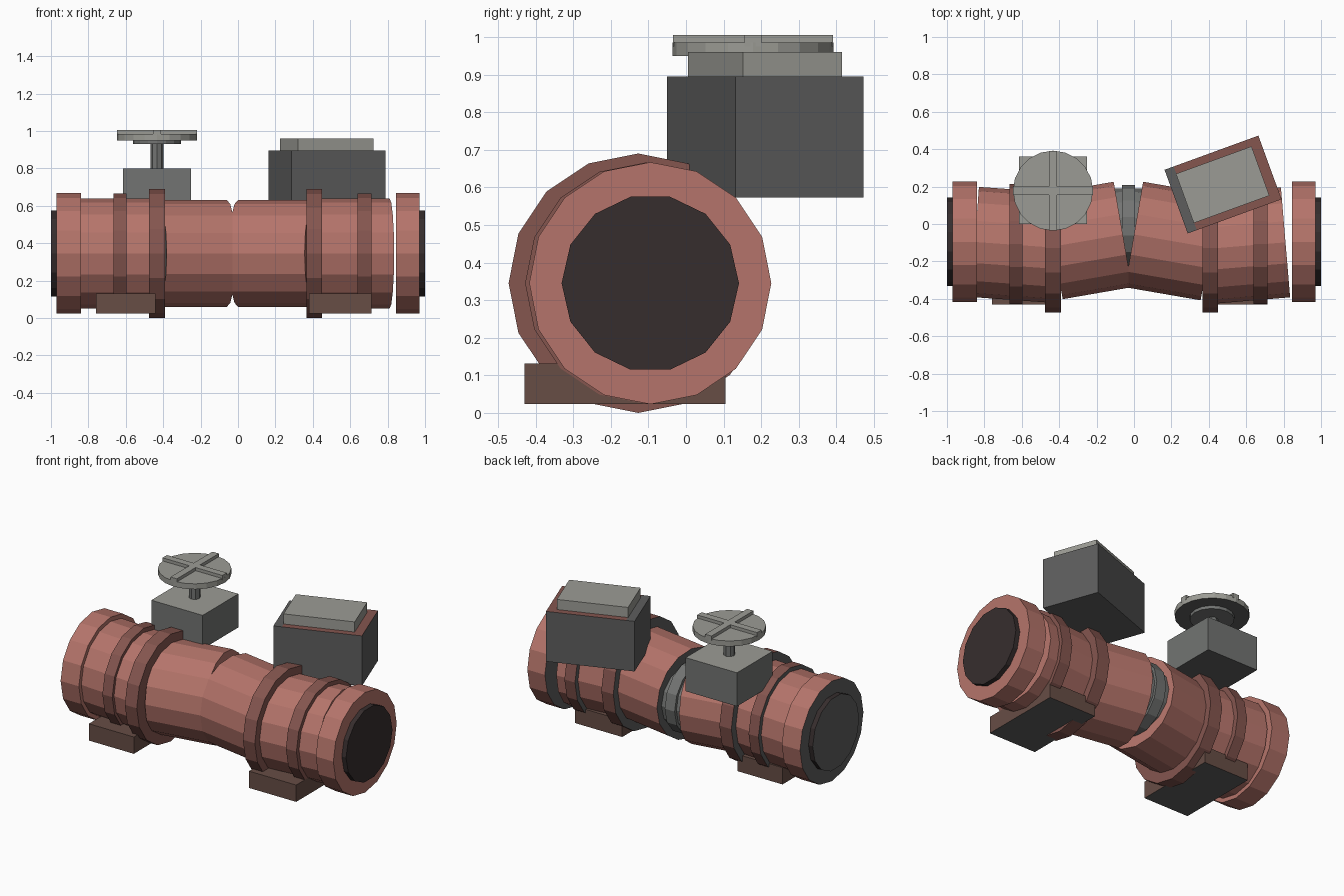
import bpy, bmesh, math
from mathutils import Vector, Matrix

if "Cube" in bpy.data.objects:
    bpy.data.objects.remove(bpy.data.objects["Cube"])

def mat(name, rgb):
    m = bpy.data.materials.new(name)
    m.diffuse_color = (*rgb, 1)
    m.use_nodes = True
    m.node_tree.nodes["Principled BSDF"].inputs["Base Color"].default_value = m.diffuse_color
    return m

RED = mat("pipe red", (0.46, 0.175, 0.145))
BAND = mat("dark red", (0.235, 0.092, 0.078))
BROWN = mat("foot brown", (0.135, 0.075, 0.06))
DARK = mat("dark grey", (0.11, 0.11, 0.11))
LIGHT = mat("light grey", (0.33, 0.33, 0.30))
MID = mat("mid grey", (0.17, 0.175, 0.17))
BLACK = mat("near black", (0.037, 0.027, 0.027))
Z = 0.345  # pipe axis height

def finish(bm, name, mats, rule=None):
    """Make an object; rule maps a face to a material index."""
    bmesh.ops.recalc_face_normals(bm, faces=bm.faces[:])
    bm.normal_update()
    if rule:
        for f in bm.faces:
            f.material_index = rule(f)
    me = bpy.data.meshes.new(name)
    bm.to_mesh(me)
    bm.free()
    for m in mats:
        me.materials.append(m)
    ob = bpy.data.objects.new(name, me)
    bpy.context.collection.objects.link(ob)
    return ob

def lathe(name, p0, p1, profile, n, mats, rule=None):
    """Turned part about the line p0-p1; profile is (fraction, radius)."""
    p0, p1 = Vector(p0), Vector(p1)
    d = (p1 - p0).normalized()
    if abs(d.z) > 0.9:
        s, u = Vector((1, 0, 0)), Vector((0, 1, 0))
    else:
        s, u = Vector((-d.y, d.x, 0)), Vector((0, 0, 1))
    bm = bmesh.new()
    rings = []
    for t, r in profile:
        c = p0.lerp(p1, t)
        rings.append([bm.verts.new(c + r * (s * math.cos(2 * math.pi * i / n) + u * math.sin(2 * math.pi * i / n)))
                      for i in range(n)])
    for a, b in zip(rings, rings[1:]):
        for i in range(n):
            j = (i + 1) % n
            bm.faces.new((a[i], a[j], b[j], b[i]))
    bm.faces.new(rings[0])
    bm.faces.new(rings[-1])
    return finish(bm, name, mats, rule)

def left_grey(f):
    return 1 if f.normal.x < -0.8 else 0

def tube(name, a, b, r, m, n=16):
    return lathe(name, (*a, Z), (*b, Z), [(0, r), (1, r)], n, [m, DARK], left_grey)

def box(name, c, size, mats, rule=None, angle=0, cut=None):
    bm = bmesh.new()
    bmesh.ops.create_cube(bm, size=1)
    bm.transform(Matrix.Diagonal((*size, 1)))
    if cut is not None:
        bmesh.ops.bisect_plane(bm, geom=bm.verts[:] + bm.edges[:] + bm.faces[:],
                               plane_co=(cut, 0, 0), plane_no=(1, 0, 0))
    if rule:
        bm.normal_update()
        for f in bm.faces:
            f.material_index = rule(f)
    bm.transform(Matrix.Translation(c) @ Matrix.Rotation(angle, 4, 'Z'))
    return finish(bm, name, mats)

# Pipe: four lengths, bent in the middle
tube("left_outer_pipe", (-0.85, -0.096), (-0.43, -0.126), 0.295, RED)
tube("left_inner_pipe", (-0.43, -0.12), (-0.06, -0.056), 0.286, RED)
tube("right_inner_pipe", (0.0, -0.056), (0.405, -0.126), 0.286, RED)
tube("right_outer_pipe", (0.405, -0.132), (0.81, -0.098), 0.295, RED)

# End flanges, end caps, clamp bands and feet on both sides
sides = {
    "left": ((-0.97, -0.84), (-1.0, -0.97), (-0.665, -0.595), (-0.475, -0.39), (-0.76, -0.44)),
    "right": ((0.845, 0.97), (0.97, 1.0), (0.64, 0.715), (0.365, 0.45), (0.38, 0.715)),
}
for side, (fl, cap, thin, wide, foot) in sides.items():
    tube(side + "_flange", (fl[0], -0.095), (fl[1], -0.095), 0.322, RED)
    tube(side + "_end_cap", (cap[0], -0.095), (cap[1], -0.095), 0.236, BLACK, 14)
    tube(side + "_thin_band", (thin[0], -0.107), (thin[1], -0.107), 0.321, BAND)
    tube(side + "_wide_band", (wide[0], -0.127), (wide[1], -0.127), 0.345, BAND)
    box(side + "_foot", ((foot[0] + foot[1]) / 2, -0.1625, 0.077), (foot[1] - foot[0], 0.535, 0.108),
        [BROWN, DARK], lambda f: 1 if f.normal.z < -0.9 else 0)

# Grey coupling seen in the bend
lathe("coupling", (-0.11, -0.012, Z), (0.05, -0.012, Z),
      [(0, 0.2), (0.28, 0.203), (0.28, 0.221), (0.72, 0.221), (0.72, 0.203), (1, 0.2)], 14, [MID])

# Valve block with stem and hand wheel
VX, VY = -0.433, 0.178
box("valve_block", (VX, 0.18, 0.692), (0.365, 0.362, 0.216), [MID, LIGHT, DARK],
    lambda f: 1 if f.normal.z > 0.9 else 2 if f.normal.z < -0.9 else 0)
lathe("valve_stem", (VX, VY, 0.79), (VX, VY, 0.94), [(0, 0.034), (1, 0.034)], 8, [MID])
lathe("wheel_hub", (VX, VY, 0.93), (VX, VY, 0.955), [(0, 0.128), (1, 0.128)], 16, [MID])
lathe("hand_wheel", (VX, VY, 0.95), (VX, VY, 0.985), [(0, 0.214), (1, 0.214)], 20, [LIGHT, DARK],
      lambda f: 1 if f.normal.z < -0.9 else 0)
box("wheel_bar_x", (VX, VY, 0.99), (0.426, 0.045, 0.03), [LIGHT])
box("wheel_bar_y", (VX, VY, 0.99), (0.045, 0.426, 0.03), [LIGHT])

# Turned control box with red top edge and lid
TURN = math.radians(20)
box("control_box", (0.476, 0.211, 0.734), (0.534, 0.362, 0.322), [DARK, BAND],
    lambda f: 1 if f.normal.z > 0.9 and f.calc_center_median().x > -0.2 else 0, TURN, cut=-0.215)
box("control_box_lid", (0.474, 0.21, 0.925), (0.43, 0.28, 0.07), [LIGHT], None, TURN)
